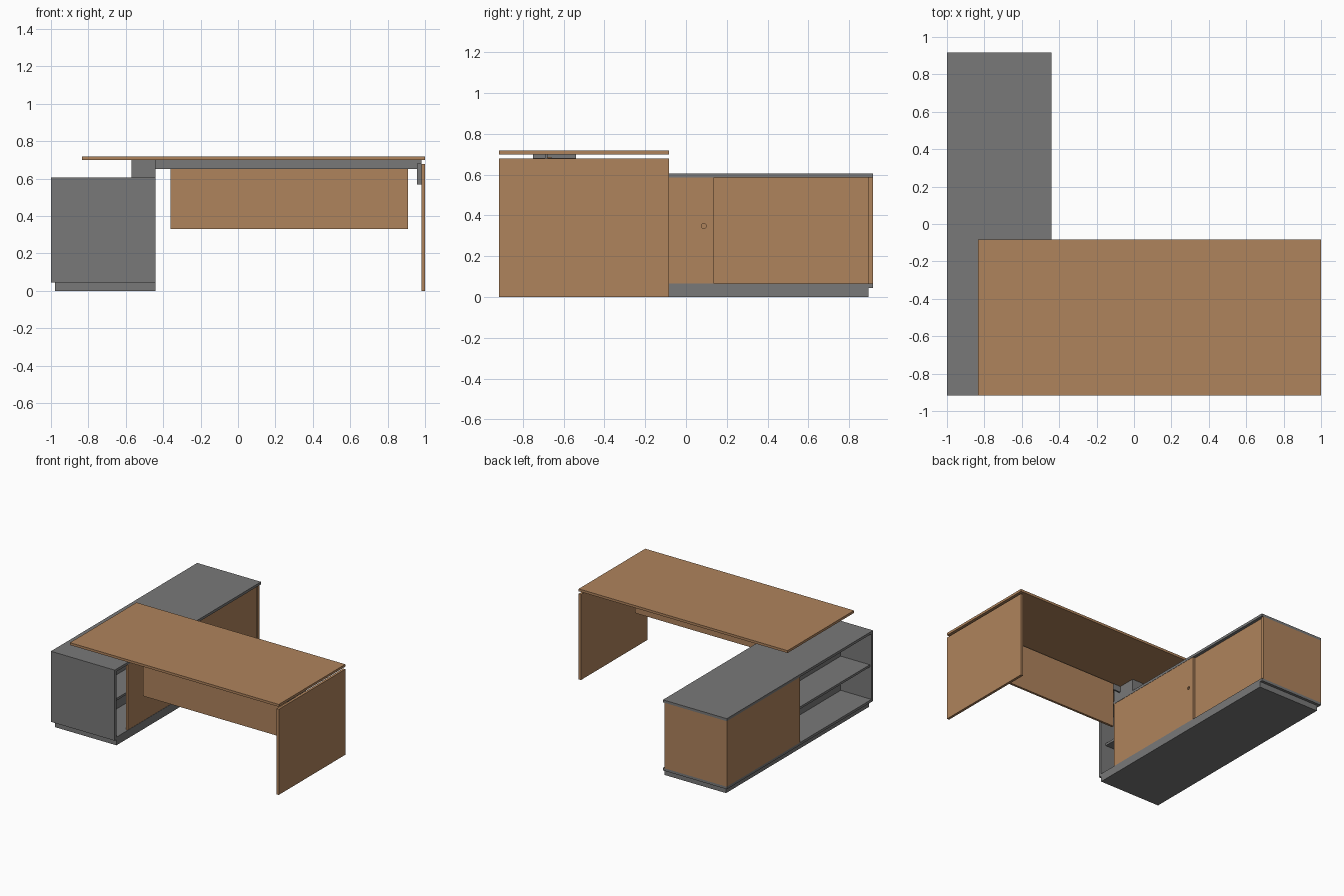
import bpy, bmesh, math
from mathutils import Matrix

if "Cube" in bpy.data.objects:
    bpy.data.objects.remove(bpy.data.objects["Cube"])


def material(name, rgb):
    m = bpy.data.materials.new(name)
    m.diffuse_color = (*rgb, 1)
    m.use_nodes = True
    m.node_tree.nodes["Principled BSDF"].inputs["Base Color"].default_value = m.diffuse_color
    return m


WOOD = material("warm_wood", (0.43, 0.228, 0.107))
GREY = material("mid_grey", (0.19, 0.19, 0.19))


def box(name, mat, x, y, z):
    """Box from (min, max) ranges on each axis."""
    bm = bmesh.new()
    bmesh.ops.create_cube(bm, size=1)
    for v in bm.verts:
        v.co = [r[0] if c < 0 else r[1] for c, r in zip(v.co, (x, y, z))]
    me = bpy.data.meshes.new(name)
    bm.to_mesh(me)
    bm.free()
    me.materials.append(mat)
    ob = bpy.data.objects.new(name, me)
    bpy.context.collection.objects.link(ob)
    return ob


# Desk: top, side leg, modesty panel
DESK_Y = (-0.917, -0.083)
box("desk_top", WOOD, (-0.833, 1.0), DESK_Y, (0.699, 0.718))
box("desk_leg_panel", WOOD, (0.98, 1.0), DESK_Y, (0, 0.679))
box("modesty_panel", WOOD, (-0.36, 0.91), (-0.678, -0.66), (0.33, 0.685))

# Metal rail and brackets carrying the top
box("support_rail", GREY, (-0.57, 0.98), (-0.69, -0.678), (0.652, 0.699))
box("cabinet_bracket", GREY, (-0.57, -0.44), (-0.75, -0.54), (0.605, 0.699))
box("leg_bracket", GREY, (0.957, 0.98), (-0.75, -0.54), (0.57, 0.68))

# Cabinet carcass
CX, CY = (-1.0, -0.44), (-0.917, 0.917)
box("plinth", GREY, (-0.978, -0.44), (-0.895, 0.895), (0, 0.045))
box("cabinet_base", GREY, CX, CY, (0.045, 0.065))
box("cabinet_top", GREY, CX, CY, (0.585, 0.605))
INZ = (0.065, 0.585)
box("cabinet_front_end", GREY, CX, (-0.917, -0.897), INZ)
box("cabinet_back_end", WOOD, (-1.0, -0.455), (0.895, 0.917), INZ)
box("cabinet_centre_wall", GREY, (-0.73, -0.715), (-0.897, 0.895), INZ)
box("cabinet_divider", GREY, (-0.98, -0.73), (0.0, 0.02), INZ)

# Shelves on both sides of the centre wall
box("left_shelf", GREY, (-0.985, -0.73), (-0.897, 0.0), (0.318, 0.336))
box("right_shelf", GREY, (-0.715, -0.485), (-0.897, 0.895), (0.318, 0.336))

# Fixed panel on the left, two overlapping sliding doors on the right
box("left_fixed_panel", WOOD, (-1.0, -0.98), (0.0, 0.895), INZ)
box("rear_sliding_door", WOOD, (-0.48, -0.463), (0.0, 0.895), INZ)
door = box("front_sliding_door", WOOD, (-0.46, -0.442), (-0.75, 0.138), INZ)

# Round finger pull recessed into the front door
bm = bmesh.new()
bmesh.ops.create_cone(bm, cap_ends=True, segments=24, radius1=0.012, radius2=0.012,
                      depth=0.024,
                      matrix=Matrix.Translation((-0.442, 0.087, 0.348))
                      @ Matrix.Rotation(math.pi / 2, 4, 'Y'))
me = bpy.data.meshes.new("pull_cutter")
bm.to_mesh(me)
bm.free()
me.materials.append(WOOD)
cutter = bpy.data.objects.new("pull_cutter", me)
bpy.context.collection.objects.link(cutter)
cutter.hide_render = True
cutter.hide_viewport = True
mod = door.modifiers.new("finger_pull", 'BOOLEAN')
mod.operation = 'DIFFERENCE'
mod.solver = 'EXACT'
mod.object = cutter
